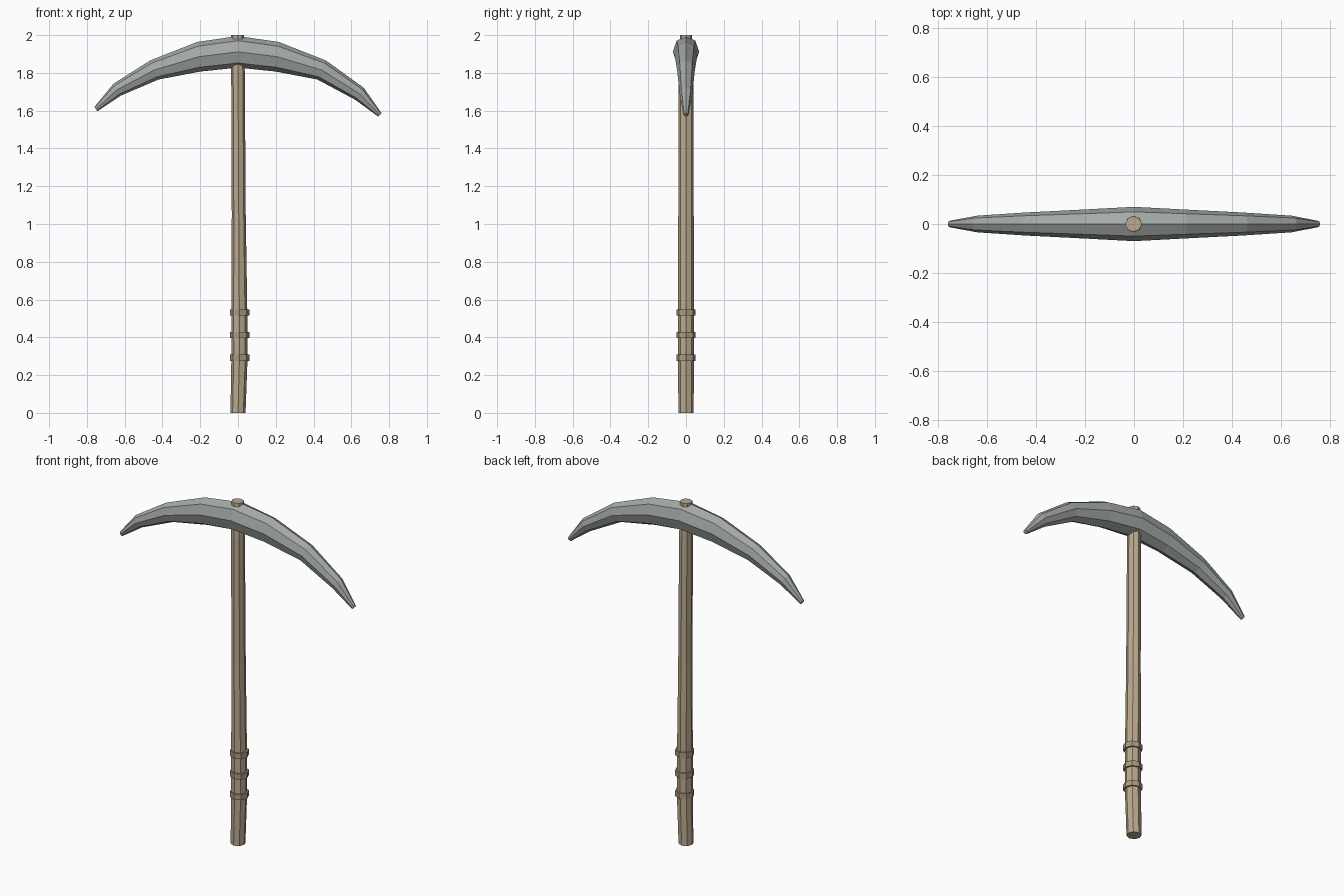
import bpy, bmesh
from math import sin, cos, pi
from mathutils import Vector

if "Cube" in bpy.data.objects:
    bpy.data.objects.remove(bpy.data.objects["Cube"])


def material(name, rgb):
    m = bpy.data.materials.new(name)
    m.diffuse_color = (*rgb, 1)
    m.use_nodes = True
    m.node_tree.nodes["Principled BSDF"].inputs["Base Color"].default_value = m.diffuse_color
    return m


def loft(name, rings, mat=None):
    """Join a list of octagonal rings into one closed flat-shaded solid."""
    bm = bmesh.new()
    loops = [[bm.verts.new(p) for p in ring] for ring in rings]
    for a, b in zip(loops, loops[1:]):
        for i in range(8):
            j = (i + 1) % 8
            bm.faces.new((a[i], a[j], b[j], b[i]))
    bm.faces.new(loops[0])
    bm.faces.new(loops[-1])
    bmesh.ops.recalc_face_normals(bm, faces=bm.faces[:])
    mesh = bpy.data.meshes.new(name)
    bm.to_mesh(mesh)
    bm.free()
    obj = bpy.data.objects.new(name, mesh)
    bpy.context.collection.objects.link(obj)
    if mat:
        mesh.materials.append(mat)
    return obj


def level_ring(cx, rx, ry, z):
    return [(cx + rx * cos(i * pi / 4), ry * sin(i * pi / 4), z) for i in range(8)]


def head_ring(top, bottom, half_width):
    """Octagon spanning from a top point to a bottom point in the xz plane."""
    t, b = Vector((top[0], 0, top[1])), Vector((bottom[0], 0, bottom[1]))
    mid, up = (t + b) / 2, (t - b) / 2
    return [mid + up * cos(i * pi / 4) + Vector((0, half_width * sin(i * pi / 4), 0))
            for i in range(8)]


wood = material("wood", (0.50, 0.40, 0.27))
binding = material("binding", (0.40, 0.32, 0.23))
steel = material("steel", (0.37, 0.40, 0.39))

# Curved head: top point, bottom point, half width
sections = [
    ((-0.760, 1.620), (-0.745, 1.597), 0.013),
    ((-0.660, 1.742), (-0.620, 1.680), 0.034),
    ((-0.465, 1.866), (-0.420, 1.765), 0.047),
    ((-0.215, 1.964), (-0.200, 1.807), 0.059),
    ((0.000, 1.995), (0.000, 1.828), 0.070),
    ((0.215, 1.964), (0.200, 1.807), 0.059),
    ((0.465, 1.866), (0.420, 1.765), 0.047),
    ((0.665, 1.722), (0.620, 1.658), 0.034),
    ((0.760, 1.587), (0.742, 1.569), 0.013),
]
loft("pick_head", [head_ring(*s) for s in sections], steel)

# Slightly bent handle, its end showing through the head
handle = [(0.0, 0.040, 0.040, 0.0), (0.008, 0.043, 0.043, 0.30),
          (0.007, 0.042, 0.043, 0.55), (0.004, 0.037, 0.041, 1.05),
          (0.0, 0.036, 0.039, 1.80), (-0.002, 0.034, 0.032, 2.0)]
loft("handle", [level_ring(*h) for h in handle], wood)

# Grip bands
for i, z in enumerate((0.292, 0.412, 0.532)):
    loft(f"grip_band_{i + 1}",
         [level_ring(0.009, 0.051, 0.051, z - 0.016),
          level_ring(0.009, 0.051, 0.051, z + 0.016)], binding)
